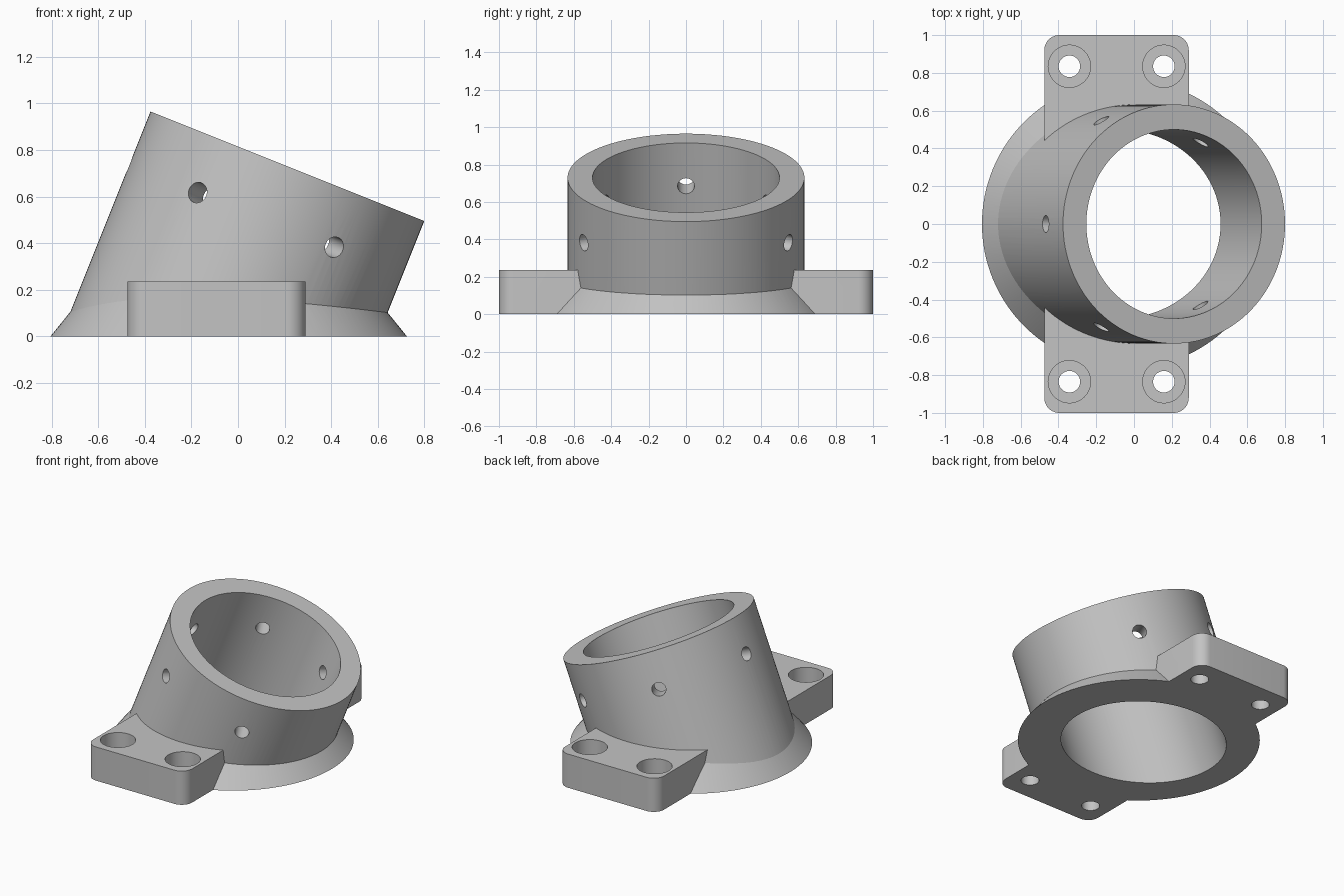
import bpy
import bmesh
import math
from mathutils import Matrix

default = bpy.data.objects.get("Cube")
if default:
    bpy.data.objects.remove(default, do_unlink=True)

TILT = math.atan(0.4)
TOP = 0.786          # rim position along the tilted axis
HOLE_POS = 0.538     # side holes along the tilted axis
FRAME = Matrix.Translation((-0.08, 0, 0)) @ Matrix.Rotation(TILT, 4, 'Y')

gray = bpy.data.materials.new("light_gray")
gray.use_nodes = True
COLOR = (0.55, 0.55, 0.55, 1)
gray.diffuse_color = COLOR
gray.node_tree.nodes["Principled BSDF"].inputs["Base Color"].default_value = COLOR


def make_object(name, bm):
    mesh = bpy.data.meshes.new(name)
    bm.to_mesh(mesh)
    bm.free()
    mesh.materials.append(gray)
    obj = bpy.data.objects.new(name, mesh)
    bpy.context.scene.collection.objects.link(obj)
    return obj


def cone(name, r1, r2, z1, z2, matrix, segments=128):
    """Cone or cylinder between two heights along the z axis of a frame."""
    bm = bmesh.new()
    place = matrix @ Matrix.Translation((0, 0, (z1 + z2) / 2))
    bmesh.ops.create_cone(bm, cap_ends=True, segments=segments, radius1=r1,
                          radius2=r2, depth=z2 - z1, matrix=place)
    return make_object(name, bm)


def box(name, low, high, corner=0):
    """Box with optionally rounded vertical edges."""
    bm = bmesh.new()
    size = [b - a for a, b in zip(low, high)]
    mid = [(a + b) / 2 for a, b in zip(low, high)]
    bmesh.ops.create_cube(bm, size=1, matrix=Matrix.Translation(mid)
                          @ Matrix.Diagonal((*size, 1)))
    if corner:
        upright = [e for e in bm.edges
                   if abs(e.verts[0].co.z - e.verts[1].co.z) > 0.01]
        bmesh.ops.bevel(bm, geom=upright, offset=corner, segments=10,
                        profile=0.5, affect='EDGES')
    return make_object(name, bm)


def combine(target, tool, operation):
    """Apply a boolean and discard the tool."""
    tool.hide_render = True
    mod = target.modifiers.new(operation, 'BOOLEAN')
    mod.object, mod.operation, mod.solver = tool, operation, 'EXACT'
    bpy.context.view_layer.objects.active = target
    bpy.ops.object.modifier_apply(modifier=mod.name)
    bpy.data.objects.remove(tool, do_unlink=True)


# Tilted tube, flared foot and the slab forming both mounting tabs
body = cone("tilted_tube_mount", 0.633, 0.633, -0.5, TOP, FRAME)
slope = 0.81
foot = cone("flared_foot", 0.765 + 0.1 * slope, 0.765 - 0.2 * slope, -0.1, 0.2,
            Matrix.Translation((-0.04, 0, 0)))
combine(body, foot, 'UNION')
combine(body, box("mounting_tabs", (-0.475, -1, -0.1), (0.29, 1, 0.235), 0.08),
        'UNION')

# Flat underside and main bore
combine(body, box("ground_cutter", (-2, -2, -2), (2, 2, 0)), 'DIFFERENCE')
combine(body, cone("bore_cutter", 0.5, 0.5, -1, 1.5, FRAME), 'DIFFERENCE')

# Five radial holes, leaving out the low side
for i in range(1, 6):
    radial = (FRAME @ Matrix.Translation((0, 0, HOLE_POS))
              @ Matrix.Rotation(i * math.pi / 3, 4, 'Z')
              @ Matrix.Rotation(math.pi / 2, 4, 'Y'))
    combine(body, cone("side_hole_cutter", 0.045, 0.045, 0.3, 0.9, radial, 32),
            'DIFFERENCE')

# Counterbored screw holes in the tabs
for x in (-0.342, 0.158):
    for y in (-0.835, 0.835):
        spot = Matrix.Translation((x, y, 0))
        for radius, bottom in ((0.057, -0.2), (0.112, 0.11)):
            combine(body, cone("screw_cutter", radius, radius, bottom, 0.4,
                               spot, 48), 'DIFFERENCE')

# Smooth curved walls with sharp rims
bpy.ops.object.select_all(action='DESELECT')
body.select_set(True)
bpy.context.view_layer.objects.active = body
bpy.ops.object.shade_smooth_by_angle(angle=math.radians(15))
